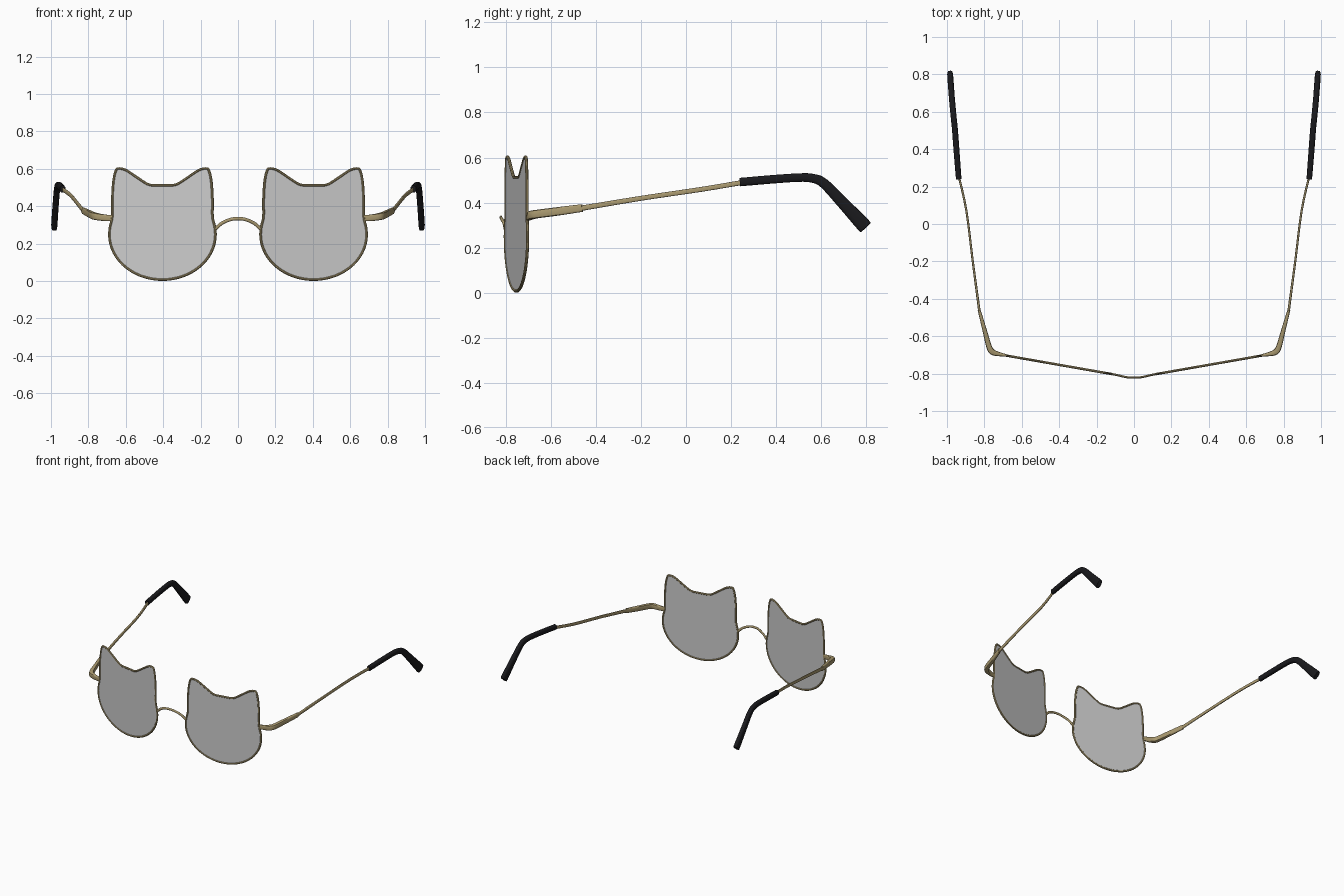
import bpy, bmesh, math
from mathutils import Vector

if "Cube" in bpy.data.objects:
    bpy.data.objects.remove(bpy.data.objects["Cube"])


def material(name, rgb):
    m = bpy.data.materials.new(name)
    m.diffuse_color = (*rgb, 1)
    m.use_nodes = True
    m.node_tree.nodes["Principled BSDF"].inputs["Base Color"].default_value = m.diffuse_color
    return m


GOLD = material("gold", (0.40, 0.32, 0.16))
BLACK = material("black", (0.01, 0.01, 0.012))
CX = 0.404                                   # lens centre in x


def lens_y(x):
    return -0.823 + 0.175 * x                # wrap angle of the lenses


def finish(name, bm, mat=None, mirror=True, angle=40):
    bmesh.ops.recalc_face_normals(bm, faces=bm.faces)
    me = bpy.data.meshes.new(name)
    bm.to_mesh(me)
    bm.free()
    ob = bpy.data.objects.new(name, me)
    bpy.context.collection.objects.link(ob)
    if mat:
        me.materials.append(mat)
    bpy.ops.object.select_all(action='DESELECT')
    ob.select_set(True)
    bpy.context.view_layer.objects.active = ob
    bpy.ops.object.shade_smooth_by_angle(angle=math.radians(angle))
    if mirror:
        mod = ob.modifiers.new("mirror", 'MIRROR')
        mod.use_mirror_merge = False
        bpy.ops.object.modifier_apply(modifier=mod.name)
    return ob


def spline(pts, steps, closed=False):
    """Catmull-Rom through tuples of any length."""
    pts = [Vector(p) for p in pts]
    n, out = len(pts), []
    get = (lambda i: pts[i % n]) if closed else (lambda i: pts[max(0, min(n - 1, i))])
    for i in range(n if closed else n - 1):
        a, b, c, d = (get(i + k) for k in (-1, 0, 1, 2))
        for s in range(steps):
            t = s / steps
            out.append(0.5 * (2 * b + (c - a) * t + (2 * a - 5 * b + 4 * c - d) * t * t
                              + (3 * b - a - 3 * c + d) * t ** 3))
    return out if closed else out + [pts[-1]]


def sweep(name, stations, mat, up=(0, 0, 1), sides=12, power=1.0, closed=False, mirror=True):
    """Stations are x, y, z, half width, half height; power < 1 squares the section."""
    bm, rings, n = bmesh.new(), [], len(stations)
    P = [Vector(s[:3]) for s in stations]
    for i, s in enumerate(stations):
        a, b = (i - 1) % n, (i + 1) % n
        if not closed:
            a, b = max(i - 1, 0), min(i + 1, n - 1)
        t = (P[b] - P[a]).normalized()
        side = t.cross(Vector(up)).normalized()
        top = side.cross(t)
        ring = []
        for k in range(sides):
            ang = 2 * math.pi * (k + 0.5) / sides
            c, q = math.cos(ang), math.sin(ang)
            c = math.copysign(abs(c) ** power, c)
            q = math.copysign(abs(q) ** power, q)
            ring.append(bm.verts.new(P[i] + side * c * s[3] + top * q * s[4]))
        rings.append(ring)
    for i in range(n if closed else n - 1):
        r, q = rings[i], rings[(i + 1) % n]
        for k in range(sides):
            j = (k + 1) % sides
            bm.faces.new((r[k], r[j], q[j], q[k]))
    if not closed:
        bm.faces.new(rings[0])
        bm.faces.new(rings[-1])
    return finish(name, bm, mat, mirror)


# Cat-head outline: round chin, straight cheeks, two ears, flat crown
half = [(0.284 * math.cos(a), 0.25 + 0.243 * math.sin(a))
        for a in (math.radians(d) for d in range(-90, 1, 6))]
ear = [(0.284, 0.25), (0.280, 0.29), (0.268, 0.345), (0.268, 0.43), (0.262, 0.53), (0.249, 0.59),
       (0.232, 0.602), (0.195, 0.593), (0.14, 0.557), (0.085, 0.521), (0.055, 0.512)]
half += [tuple(p) for p in spline(ear, 4)][1:]
outline = half + [(-x, z) for x, z in reversed(half[1:])]

# Lenses
bm = bmesh.new()
layers = [[bm.verts.new((CX + x, lens_y(CX + x) + o, z)) for x, z in outline]
          for o in (-0.003, 0.003)]
bm.faces.new(layers[0])
bm.faces.new(layers[1])
for i in range(len(outline)):
    j = (i + 1) % len(outline)
    bm.faces.new((layers[0][i], layers[0][j], layers[1][j], layers[1][i]))
finish("lenses", bm)

# Wire rims
sweep("rims", [(CX + x, lens_y(CX + x), z, 0.007, 0.007) for x, z in outline], GOLD,
      up=Vector((0.175, -1, 0)).normalized(), sides=8, closed=True)

# Nose bridge
bridge = [(-0.12, -0.802, 0.280), (-0.085, -0.809, 0.310), (-0.04, -0.819, 0.329), (0, -0.821, 0.334)]
bridge += [(-x, y, z) for x, y, z in reversed(bridge[:-1])]
sweep("nose_bridge", spline([(*p, 0.006, 0.009) for p in bridge], 5), GOLD, sides=10, mirror=False)

# Hinge end pieces
hinge = [(0.675, -0.704, 0.336, 0.006, 0.016), (0.72, -0.696, 0.339, 0.011, 0.018),
         (0.757, -0.684, 0.345, 0.016, 0.019), (0.775, -0.655, 0.350, 0.015, 0.019),
         (0.798, -0.57, 0.361, 0.012, 0.019), (0.828, -0.46, 0.376, 0.008, 0.017)]
sweep("hinge_ends", spline(hinge, 4), GOLD, sides=12, power=0.5)

# Temple arms
arm = [(0.826, -0.47, 0.374, 0.007, 0.012), (0.862, -0.20, 0.419, 0.006, 0.011),
       (0.896, 0.07, 0.459, 0.006, 0.011), (0.938, 0.26, 0.491, 0.006, 0.011)]
sweep("temple_arms", spline(arm, 4), GOLD, sides=12, power=0.6)

# Ear tips
tip = [(0.937, 0.24, 0.491, 0.015, 0.019), (0.948, 0.38, 0.503, 0.016, 0.019),
       (0.957, 0.50, 0.511, 0.016, 0.019), (0.963, 0.56, 0.508, 0.016, 0.020),
       (0.968, 0.61, 0.487, 0.016, 0.022), (0.975, 0.69, 0.405, 0.016, 0.026),
       (0.982, 0.785, 0.303, 0.016, 0.032), (0.983, 0.798, 0.289, 0.014, 0.028)]
sweep("ear_tips", spline(tip, 5), BLACK, sides=16, power=0.7)
